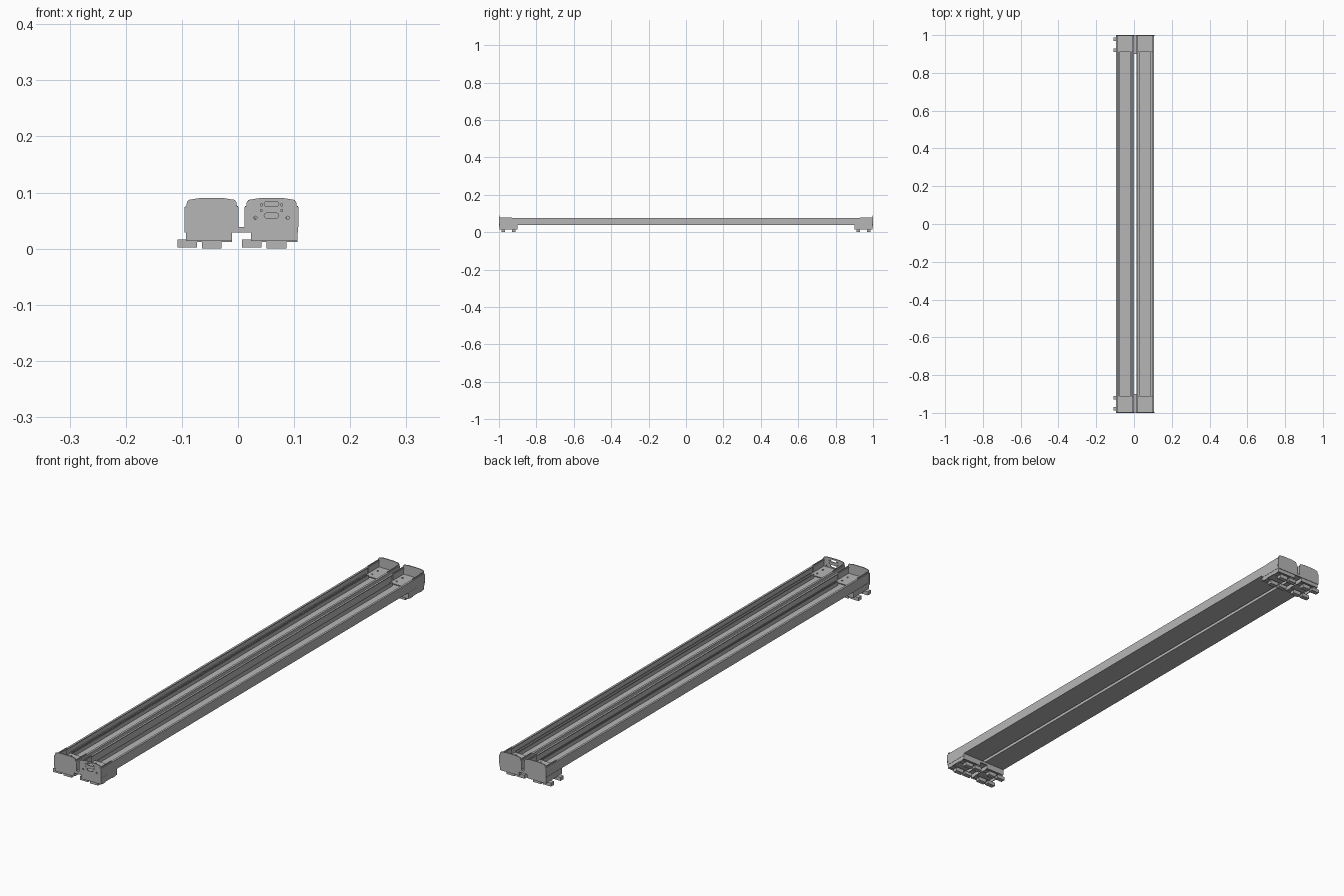
import bpy
import bmesh
import math
from mathutils import Matrix, Vector

cube = bpy.data.objects.get("Cube")
if cube:
    bpy.data.objects.remove(cube, do_unlink=True)

GREY = (0.47, 0.47, 0.47, 1)
steel = bpy.data.materials.new("grey steel")
steel.use_nodes = True
steel.diffuse_color = GREY
steel.node_tree.nodes["Principled BSDF"].inputs["Base Color"].default_value = GREY


def finish(name, bm):
    bmesh.ops.recalc_face_normals(bm, faces=bm.faces)
    me = bpy.data.meshes.new(name)
    bm.to_mesh(me)
    bm.free()
    me.materials.append(steel)
    ob = bpy.data.objects.new(name, me)
    bpy.context.collection.objects.link(ob)
    return ob


def add_box(bm, x, y, z):
    """Box from (min, max) pairs, in either order."""
    size = [abs(b - a) for a, b in (x, y, z)]
    mid = [(a + b) / 2 for a, b in (x, y, z)]
    bmesh.ops.create_cube(bm, size=1, matrix=Matrix.Translation(mid) @ Matrix.Diagonal((*size, 1)))


def boxes(name, *specs):
    bm = bmesh.new()
    for spec in specs:
        add_box(bm, *spec)
    return finish(name, bm)


def extrude_y(name, outline, y0, y1):
    bm = bmesh.new()
    face = bm.faces.new([bm.verts.new((x, y0, z)) for x, z in outline])
    new = bmesh.ops.extrude_face_region(bm, geom=[face])["geom"]
    verts = [v for v in new if isinstance(v, bmesh.types.BMVert)]
    bmesh.ops.translate(bm, verts=verts, vec=(0, y1 - y0, 0))
    return finish(name, bm)


def slot(cx, cz, w, h, steps=6):
    """Rounded slot outline; equal width and height give a circle."""
    r, pts = h / 2, []
    for side in (1, -1):
        for i in range(steps + 1):
            a = math.pi * (i / steps - 0.5)
            pts.append((cx + side * (w / 2 - r + r * math.cos(a)), cz + side * r * math.sin(a)))
    return pts


def sheet(name, loops, y, thick=0.004):
    """Upright plate facing the front, with the later loops as holes."""
    cu = bpy.data.curves.new(name, "CURVE")
    cu.dimensions = "2D"
    cu.fill_mode = "BOTH"
    cu.extrude = thick / 2
    for loop in loops:
        sp = cu.splines.new("POLY")
        sp.points.add(len(loop) - 1)
        for p, (x, z) in zip(sp.points, loop):
            p.co = (x, z, 0, 1)
        sp.use_cyclic_u = True
    tmp = bpy.data.objects.new(name + "_outline", cu)
    bpy.context.collection.objects.link(tmp)
    bpy.context.view_layer.update()
    me = bpy.data.meshes.new_from_object(tmp.evaluated_get(bpy.context.evaluated_depsgraph_get()))
    bpy.data.objects.remove(tmp, do_unlink=True)
    me.transform(Matrix.Translation(Vector((0, y, 0))) @ Matrix.Rotation(math.pi / 2, 4, "X"))
    bm = bmesh.new()
    bm.from_mesh(me)
    bmesh.ops.remove_doubles(bm, verts=bm.verts, dist=1e-5)
    return finish(name, bm)


HALF = 0.047          # half width of one rail
WALL = 0.003
FLOOR, TOP = 0.038, 0.076
rails = {"right": -0.047, "left": 0.0597}
ribs = {"right": (-0.040, -0.034, -0.028, 0.028, 0.035), "left": (-0.030, 0.026, 0.039)}

for side, cx in rails.items():
    # Long channel with lips folded inward
    half = [(HALF, FLOOR), (HALF, TOP), (HALF - 0.008, TOP), (HALF - 0.008, TOP - WALL),
            (HALF - WALL, TOP - WALL), (HALF - WALL, FLOOR + WALL)]
    outline = [(cx + x, z) for x, z in half] + [(cx - x, z) for x, z in reversed(half)]
    extrude_y(side + "_channel", outline, -0.996, 0.996)

    # Guide ribs running along the floor
    boxes(side + "_guide_ribs", *[((cx + r - 0.0012, cx + r + 0.0012), (-0.91, 0.91),
                                   (FLOOR + WALL, 0.056)) for r in ribs[side]])

    for end, s in (("front", -1), ("back", 1)):
        tag = f"{side}_{end}_"
        # End plate with shoulders and a slightly crowned top
        edge = [(HALF + 0.001, 0.039), (HALF + 0.001, 0.074), (HALF - 0.002, 0.076),
                (HALF - 0.003, 0.083), (HALF - 0.006, 0.087), (0.022, 0.090)]
        loops = [[(cx + x, z) for x, z in edge] + [(cx - x, z) for x, z in reversed(edge)]]
        if tag == "left_front_":
            loops += [slot(cx, z, 0.026, 0.009) for z in (0.080, 0.059)]
            loops += [slot(cx + m * x, z, d, d) for m in (1, -1)
                      for x, z, d in ((0.029, 0.055, 0.006), (0.018, 0.078, 0.004), (0.018, 0.068, 0.004))]
        sheet(tag + "end_plate", loops, s * 0.998)

        # Side flanges and floor liner behind the end plate
        boxes(tag + "end_liner",
              ((cx - 0.041, cx + 0.041), (s * 0.91, s * 0.996), (0.048, 0.051)),
              *[((cx + m * 0.041, cx + m * 0.044), (s * 0.93, s * 0.996), (0.048, 0.080)) for m in (1, -1)])

        # Screws on the liner
        bm = bmesh.new()
        for m in (1, -1):
            for y in (0.93, 0.965):
                bmesh.ops.create_cone(bm, cap_ends=True, segments=12, radius1=0.003, radius2=0.003, depth=0.003,
                                      matrix=Matrix.Translation((cx + m * 0.024, s * y, 0.0525)))
        finish(tag + "screws", bm)

        # Bracket under the rail, open below
        x0, x1 = (-0.093, -0.011) if side == "right" else (0.023, 0.106)
        ya, yb = s * 0.9, s * 0.998
        boxes(tag + "bracket",
              ((x0, x1), (ya, yb), (0.026, 0.029)),
              ((x0, x0 + WALL), (ya, yb), (0.014, 0.027)),
              ((x1 - WALL, x1), (ya, yb), (0.014, 0.027)),
              ((x0, x1), (yb, yb - s * WALL), (0.014, 0.027)),
              ((x0, x1), (ya, ya + s * WALL), (0.014, 0.027)))

        # Cross bars and the small feet on them
        a, b = (-0.108, -0.011) if side == "right" else (0.007, 0.106)
        parts = []
        for y in (0.92, 0.978):
            span = (s * (y - 0.009), s * (y + 0.009))
            parts += [((a, b), span, (0.012, 0.016)),
                      ((a, a + 0.035), span, (0.002, 0.013)),
                      ((a + 0.044, a + 0.079), span, (0.000, 0.013))]
        boxes(tag + "feet", *parts)

# Tie bars joining both rails at each end
for end, s in (("front", -1), ("back", 1)):
    boxes(end + "_tie_bar",
          ((-0.095, 0.107), (s * 0.9, s * 1.0), (0.035, 0.039)),
          ((-0.095, 0.107), (s * 0.996, s * 1.0), (0.029, 0.037)),
          ((-0.095, 0.107), (s * 0.9, s * 0.904), (0.029, 0.037)),
          ((-0.095, -0.092), (s * 0.9, s * 1.0), (0.029, 0.037)),
          ((0.104, 0.107), (s * 0.9, s * 1.0), (0.029, 0.037)))
